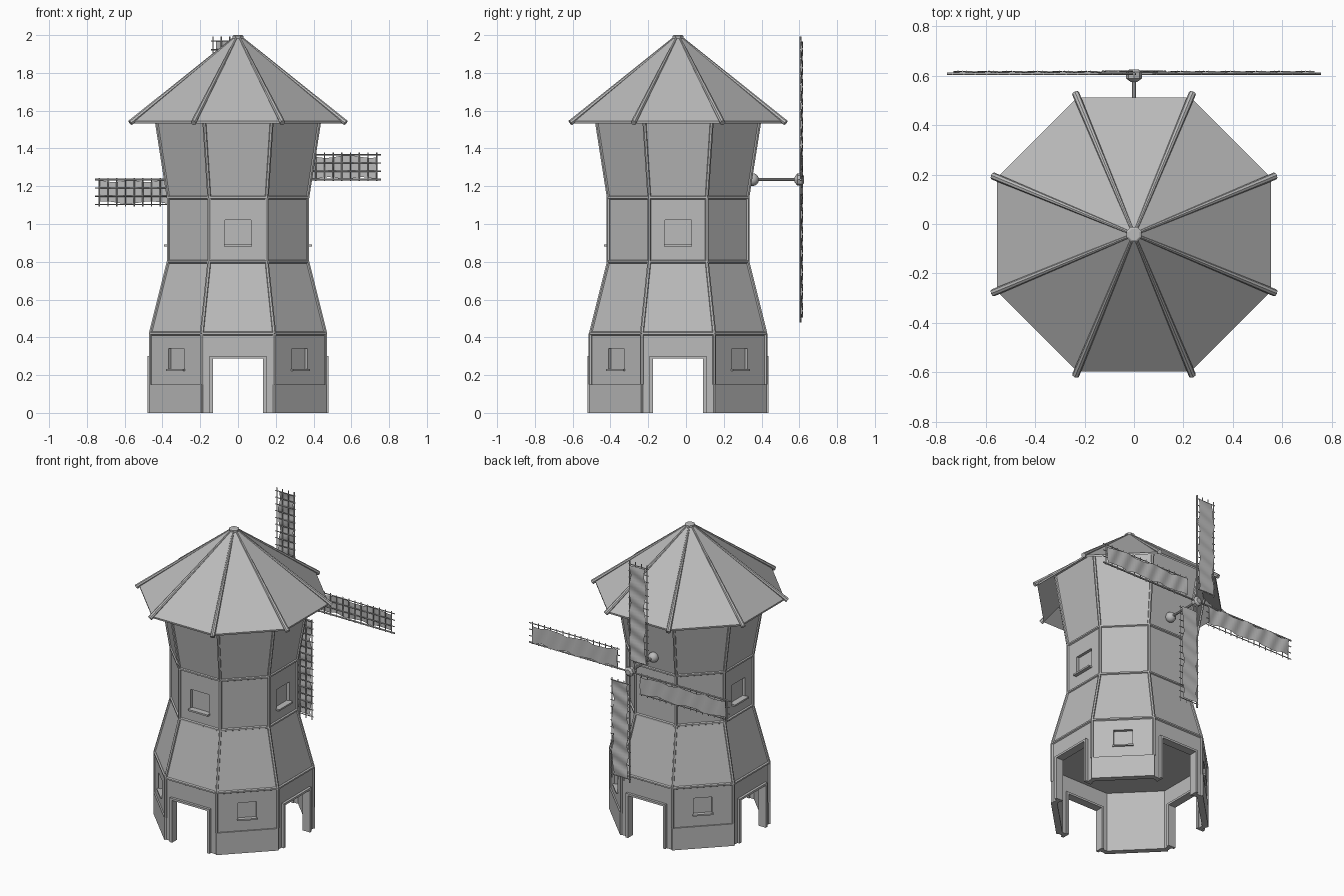
import bpy, bmesh, math
from mathutils import Matrix, Vector

cube = bpy.data.objects.get("Cube")
if cube:
    bpy.data.objects.remove(cube)

mat = bpy.data.materials.new("plain_grey")
mat.use_nodes = True
GREY = (0.5, 0.5, 0.5, 1)
mat.diffuse_color = GREY
mat.node_tree.nodes["Principled BSDF"].inputs["Base Color"].default_value = GREY

CY = -0.042                      # tower axis offset in y
TAN = math.tan(math.pi / 8)      # half side of an octagon per unit of apothem
HUB = Vector((0, 0.607, 1.235))
SPIN = [Matrix.Rotation(k * math.pi / 4, 3, 'Z') for k in range(8)]


def at(k, u, a, z):
    """Point on side k: u along the side, a out from the axis, z up."""
    return SPIN[k] @ Vector((u, -a, z)) + Vector((0, CY, 0))


def corner(k, a, z):
    return at(k, a * TAN, a, z)


def finish(bm, name, smooth=False):
    bmesh.ops.recalc_face_normals(bm, faces=bm.faces[:])
    me = bpy.data.meshes.new(name)
    bm.to_mesh(me)
    bm.free()
    me.materials.append(mat)
    if smooth:
        me.shade_smooth()
    ob = bpy.data.objects.new(name, me)
    bpy.context.collection.objects.link(ob)
    return ob


def slab(bm, k, outline, a, depth):
    """Flat outline on side k, thickened towards the axis; returns the outer face."""
    rings = [[bm.verts.new(at(k, u, d, z)) for u, z in outline] for d in (a, a - depth)]
    n = len(outline)
    for i in range(n):
        j = (i + 1) % n
        bm.faces.new((rings[0][i], rings[0][j], rings[1][j], rings[1][i]))
    bm.faces.new(rings[1][::-1])
    return bm.faces.new(rings[0])


def rect(w, z0, z1):
    return [(-w, z0), (w, z0), (w, z1), (-w, z1)]


def arch(w, top, inner, head):
    return [(-w, 0), (-inner, 0), (-inner, head), (inner, head),
            (inner, 0), (w, 0), (w, top), (-w, top)]


def cut_window(bm, k, face, a, w, z0, z1):
    """Inset the face to a window opening and sink it."""
    bmesh.ops.inset_individual(bm, faces=[face], thickness=0.03)
    for v in face.verts:
        local = SPIN[k].inverted() @ (v.co - Vector((0, CY, 0)))
        mid = (z0 + z1) / 2
        v.co = at(k, math.copysign(w, local.x), a, z1 if local.z > mid else z0)
    sunk = bmesh.ops.extrude_discrete_faces(bm, faces=[face])["faces"][0]
    for v in sunk.verts:
        v.co += SPIN[k] @ Vector((0, 0.02, 0))


def rod(bm, p, q, r1, r2=None, sides=6):
    p, q = Vector(p), Vector(q)
    m = Matrix.Translation((p + q) / 2) @ (q - p).to_track_quat('Z', 'Y').to_matrix().to_4x4()
    bmesh.ops.create_cone(bm, cap_ends=True, segments=sides, radius1=r1,
                          radius2=r1 if r2 is None else r2, depth=(q - p).length, matrix=m)


def loft(bm, rings):
    """Skin octagon rings given as (apothem, z)."""
    loops = [[bm.verts.new(corner(k, a, z)) for k in range(8)] for a, z in rings]
    for lo, hi in zip(loops, loops[1:]):
        for k in range(8):
            j = (k + 1) % 8
            bm.faces.new((lo[k], lo[j], hi[j], hi[k]))
    return loops


# Ground storey: doorways on the four main sides, windowed walls between
BASE, WAIST, THICK = 0.463, 0.368, 0.03
bm = bmesh.new()
for k in range(8):
    w = BASE * TAN
    if k % 2 == 0:
        slab(bm, k, arch(w, 0.42, 0.135, 0.295), BASE, THICK)
    else:
        face = slab(bm, k, rect(w, 0, 0.42), BASE, THICK)
        cut_window(bm, k, face, BASE, 0.058, 0.23, 0.34)
finish(bm, "ground_storey_walls")

bm = bmesh.new()
bm.faces.new([bm.verts.new(corner(k, BASE - 0.01, 0.41)) for k in range(8)])
finish(bm, "ground_storey_ceiling")

bm = bmesh.new()
for k in range(0, 8, 2):
    slab(bm, k, arch(0.15, 0.302, 0.132, 0.288), 0.48, 0.055)
finish(bm, "door_frames")

bm = bmesh.new()
for k in range(1, 8, 2):
    slab(bm, k, rect(0.472 * TAN, 0, 0.15), 0.472, 0.02)
finish(bm, "plinths")

# Tapered lower body and flared upper body
bm = bmesh.new()
loft(bm, [(BASE, 0.42), (WAIST, 0.8)])
finish(bm, "lower_body")
bm = bmesh.new()
loft(bm, [(WAIST, 1.14), (0.443, 1.62)])
finish(bm, "upper_body")

# Middle storey with windows on three main sides
bm = bmesh.new()
for k in range(8):
    face = slab(bm, k, rect(WAIST * TAN, 0.8, 1.14), WAIST, THICK)
    if k in (0, 2, 6):
        cut_window(bm, k, face, WAIST, 0.07, 0.89, 1.02)
finish(bm, "middle_storey_walls")

bm = bmesh.new()
for k in range(8):
    if k % 2:
        slab(bm, k, rect(0.065, 0.222, 0.232), BASE + 0.012, 0.02)
    elif k != 4:
        slab(bm, k, rect(0.075, 0.881, 0.892), WAIST + 0.024, 0.035)
finish(bm, "window_sills")

# Timber trim on corners and storey lines
bm = bmesh.new()
levels = [(BASE, 0.15), (BASE, 0.42), (WAIST, 0.8), (WAIST, 1.14), (0.443, 1.62)]
for k in range(8):
    for (a, z), (b, y) in zip(levels, levels[1:]):
        rod(bm, corner(k, a, z), corner(k, b, y), 0.01)
    for a, z in levels[1:4]:
        rod(bm, corner(k, a, z), corner(k + 1 - 8 * (k == 7), a, z), 0.01)
finish(bm, "timber_trim")

# Roof shell, ribs and cap
EAVE, RISE = (0.554, 1.545), (0.02, 1.99)
bm = bmesh.new()
loft(bm, [(0.02, 1.975), (0.552, 1.533), EAVE, RISE])
finish(bm, "roof")
bm = bmesh.new()
for k in range(8):
    rod(bm, corner(k, 0.57, 1.536), corner(k, 0.02, 1.985), 0.015, 0.007, 8)
finish(bm, "roof_ribs")
bm = bmesh.new()
top = loft(bm, [(0.03, 1.975), (0.03, 1.995), (0.022, 2.0)])[-1]
bm.faces.new(top)
finish(bm, "roof_cap")

# Axle, its wall bearing and the hub
bm = bmesh.new()
rod(bm, (0, 0.34, HUB.z), HUB, 0.008, sides=8)
finish(bm, "axle")
bm = bmesh.new()
bmesh.ops.create_uvsphere(bm, u_segments=12, v_segments=8, radius=0.034,
                          matrix=Matrix.Translation((0, 0.352, HUB.z)))
finish(bm, "axle_bearing", True)
bm = bmesh.new()
for y0, y1, r0, r1 in ((-0.032, -0.018, 0.014, 0.032), (-0.018, 0.008, 0.032, 0.032),
                       (0.008, 0.018, 0.032, 0.018)):
    rod(bm, HUB + Vector((0, y0, 0)), HUB + Vector((0, y1, 0)), r0, r1, 8)
finish(bm, "hub")

# One sail: lattice of rails and bars with a rippled cloth behind
bm = bmesh.new()
rod(bm, (0, 0, 0), (0.757, 0, 0), 0.006)
for i in range(1, 4):
    rod(bm, (0.075, 0, i * 0.044), (0.757, 0, i * 0.044), 0.0035, sides=4)
for i in range(15):
    x = 0.09 + i * 0.046
    rod(bm, (x, 0, -0.008), (x, 0, 0.143), 0.0035, sides=4)
lattice = finish(bm, "sail_lattice_1")

bm = bmesh.new()
NX, NZ = 36, 6
grid = []
for i in range(NX + 1):
    t = i / NX
    low = 0.008 + 0.005 * math.sin(t * 23)
    high = 0.122 + 0.007 * math.sin(t * 17 + 1)
    grid.append([bm.verts.new((0.085 + 0.645 * t,
                               0.009 + 0.004 * math.sin(t * 40 + j * 0.5),
                               low + (high - low) * j / NZ)) for j in range(NZ + 1)])
for i in range(NX):
    for j in range(NZ):
        bm.faces.new((grid[i][j], grid[i + 1][j], grid[i + 1][j + 1], grid[i][j + 1]))
cloth = finish(bm, "sail_cloth_1", True)

# Four sails around the hub
for part in (lattice, cloth):
    part.location = HUB
    for n in range(1, 4):
        copy = part.copy()
        copy.name = part.name[:-1] + str(n + 1)
        copy.rotation_euler.y = -n * math.pi / 2
        bpy.context.collection.objects.link(copy)
